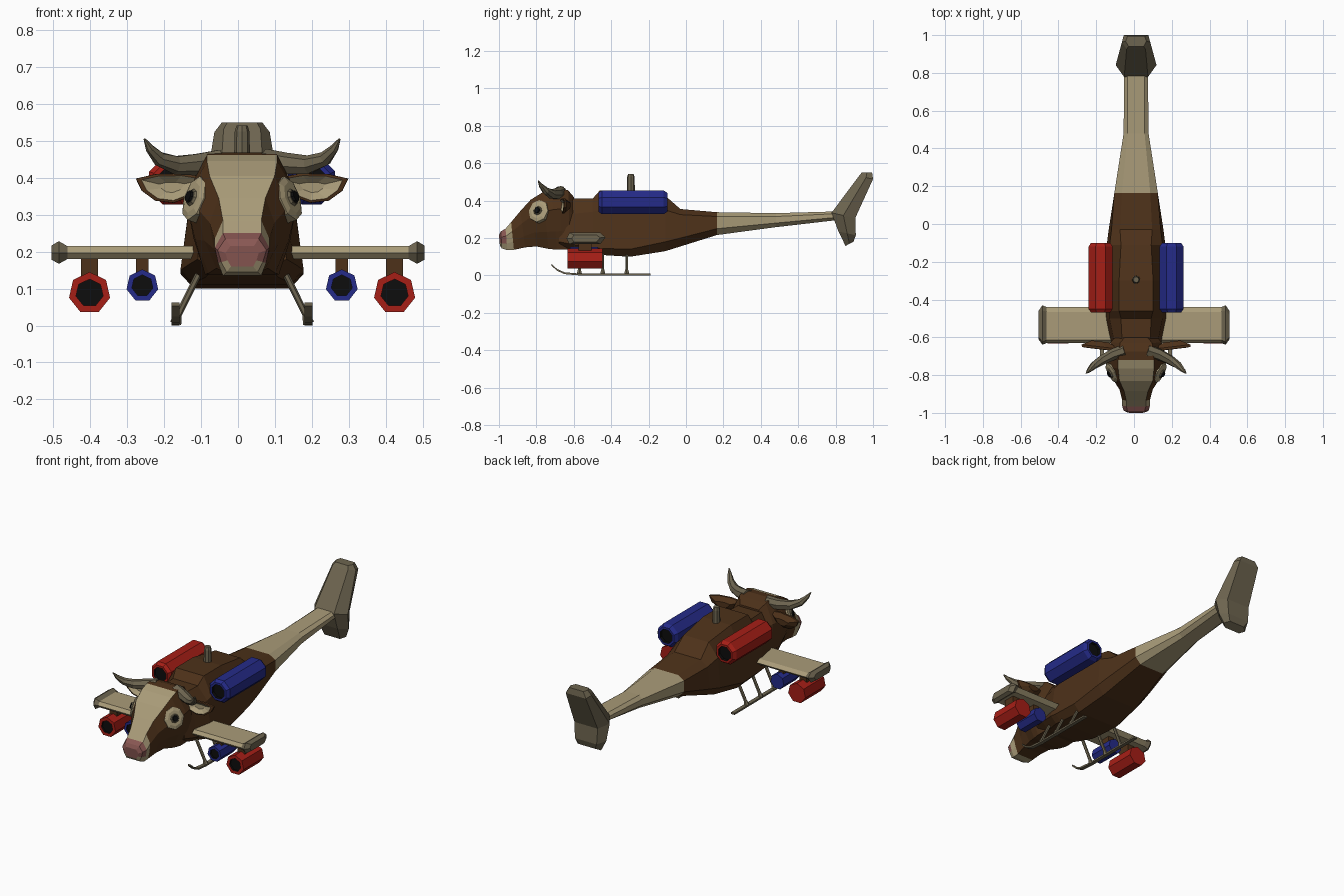
import bpy, bmesh
from math import sin, cos, pi
from mathutils import Vector as V

if "Cube" in bpy.data.objects:
    bpy.data.objects.remove(bpy.data.objects["Cube"])

CX = 0.011   # body centre line
COLORS = dict(brown=(.075, .031, .010), beige=(.40, .33, .19), tan=(.155, .130, .080),
              red=(.38, .013, .008), blue=(.018, .024, .25), black=(.004, .004, .004),
              pink=(.25, .095, .085))
MATS = {}
for key, c in COLORS.items():
    MATS[key] = bpy.data.materials.new(key)
    MATS[key].diffuse_color = (*c, 1)


def loft(name, rings, color, caps=None):
    """Skin closed rings; color is a key or a function (segment, side) -> key."""
    pick = color if callable(color) else (lambda i, j: color)
    caps = caps or (pick(0, 0), pick(len(rings) - 2, 0))
    bm, keys = bmesh.new(), []

    def face(vs, key):
        if key not in keys:
            keys.append(key)
        bm.faces.new(vs).material_index = keys.index(key)
    rows = [[bm.verts.new(p) for p in r] for r in rings]
    n = len(rows[0])
    for i in range(len(rows) - 1):
        for j in range(n):
            k = (j + 1) % n
            face((rows[i][j], rows[i][k], rows[i + 1][k], rows[i + 1][j]), pick(i, j))
    face(rows[0][::-1], caps[0])
    face(rows[-1], caps[1])
    bmesh.ops.recalc_face_normals(bm, faces=bm.faces)
    me = bpy.data.meshes.new(name)
    bm.to_mesh(me)
    bm.free()
    for k in keys:
        me.materials.append(MATS[k])
    ob = bpy.data.objects.new(name, me)
    bpy.context.collection.objects.link(ob)
    return ob


def tube(name, pts, radii, sides, color):
    """Tapered tube along a path."""
    pts, rings = [V(p) for p in pts], []
    for i, p in enumerate(pts):
        t = (pts[min(i + 1, len(pts) - 1)] - pts[max(i - 1, 0)]).normalized()
        u = t.cross(V((0, 1, 0))).normalized()
        w = t.cross(u)
        rings.append([p + radii[i] * (u * cos(2 * pi * k / sides) + w * sin(2 * pi * k / sides))
                      for k in range(sides)])
    return loft(name, rings, color)


def barrel(name, x, z, profile, sides, rot, color, caps):
    """Barrel along y from (y, radius) pairs."""
    rings = [[V((x + r * sin(rot + 2 * pi * k / sides), y, z + r * cos(rot + 2 * pi * k / sides)))
              for k in range(sides)] for y, r in profile]
    return loft(name, rings, color, caps)


def box(name, x0, x1, y0, y1, z0, z1, color):
    return loft(name, [[V((x0, y0, z)), V((x1, y0, z)), V((x1, y1, z)), V((x0, y1, z))]
                       for z in (z0, z1)], color)


def mirror_ring(half):
    """Close a right-hand half section (x, y, z) listed top to bottom."""
    return [V((CX + x, y, z)) for x, y, z in half] + [V((CX - x, y, z)) for x, y, z in half[::-1]]


# Fuselage and tail boom: y, four heights, four half widths
body = [(-.68, .40, .33, .18, .15, .07, .11, .12, .08),
        (-.60, .41, .33, .165, .13, .075, .12, .145, .10),
        (-.50, .41, .34, .15, .115, .08, .14, .167, .13),
        (-.46, .455, .35, .145, .11, .09, .14, .167, .13),
        (-.30, .455, .35, .14, .10, .09, .14, .167, .13),
        (-.11, .425, .35, .18, .13, .08, .14, .155, .115),
        (-.03, .355, .325, .20, .155, .085, .13, .145, .105),
        (.165, .338, .315, .25, .216, .075, .115, .115, .08),
        (.48, .333, .315, .28, .258, .045, .066, .066, .045),
        (.80, .342, .33, .31, .295, .045, .063, .063, .04)]
loft("fuselage", [mirror_ring([(b[5 + k], b[0], b[1 + k]) for k in range(4)]) for b in body],
     lambda i, j: "beige" if i >= 7 else "brown")

# Tail fin: front y, z, back y, z, half widths front, middle, back
fin = [(.853, .158, .895, .18, .05, .075, .05), (.815, .235, .908, .215, .06, .10, .07),
       (.778, .335, .905, .307, .063, .108, .075), (.925, .532, 1.0, .515, .05, .075, .065),
       (.94, .55, .995, .55, .04, .055, .045)]
loft("tail_fin", [mirror_ring([(f[4], f[0], f[1]), (f[5], (f[0] + f[2]) / 2, (f[1] + f[3]) / 2),
                               (f[6], f[2], f[3])]) for f in fin], "tan")

# Head: top y, z, bottom y, z, half widths top, middle, bottom
head = [(-.60, .42, -.59, .15, .06, .11, .09), (-.63, .455, -.62, .14, .085, .135, .10),
        (-.675, .468, -.66, .138, .09, .147, .10), (-.72, .462, -.69, .138, .095, .152, .10),
        (-.765, .445, -.735, .142, .095, .152, .09), (-.83, .405, -.80, .155, .088, .124, .07),
        (-.885, .345, -.86, .15, .063, .088, .06), (-.935, .285, -.92, .137, .052, .074, .052),
        (-.965, .25, -.955, .135, .052, .074, .052), (-.99, .235, -.985, .145, .045, .066, .042),
        (-1.0, .215, -.995, .16, .032, .045, .03)]


def head_half(h):
    at = lambda f, w: (w, h[2] + (h[0] - h[2]) * f, h[3] + (h[1] - h[3]) * f)
    return [at(1, h[4]), at(.66, h[5]), at(.3, h[5] * .6 + h[6] * .4), at(0, h[6])]


def head_color(i, j):
    if i >= 8:
        return "pink" if j in (7, 0, 6, 1, 5) else "beige"
    if i == 7 or (i >= 3 and j == 7):
        return "beige"
    return "brown"


loft("head", [mirror_ring(head_half(h)) for h in head], head_color, ("brown", "pink"))

# Rotor mast
tube("rotor_mast", [(CX, -.295, .44), (CX, -.295, .525), (CX, -.295, .542)], [.022, .02, .015], 8, "tan")

# Wing with thickened tips
airfoil = [(-.095, 0), (-.08, .018), (.07, .018), (.095, .004), (.07, -.017), (-.08, -.017)]
stations = [(-.505, .8, 1.1), (-.485, 1.1, 1.75), (-.462, 1, 1), (.462, 1, 1), (.485, 1.1, 1.75), (.505, .8, 1.1)]
loft("wing", [[V((x, -.535 + y * a, .197 + z * b)) for y, z in airfoil] for x, a, b in stations],
     lambda i, j: "beige" if i == 2 else "tan")

for s, side in ((-1, "left"), (1, "right")):
    X = lambda d: CX + s * d

    # Upper engine pods
    c = "red" if s < 0 else "blue"
    barrel("engine_pod_" + side, X(.188), .391,
           [(-.45, .042), (-.468, .042), (-.468, .055), (-.45, .069), (-.12, .069), (-.10, .055),
            (-.10, .042), (-.118, .042)], 8, pi / 8,
           lambda i, j: "black" if i in (0, 6) else c, ("black", "black"))

    # Weapon pods hung under the wing
    for label, col, d, z, r, y0, y1, w in (("outer", "red", .413, .088, .057, -.633, -.447, .023),
                                           ("inner", "blue", .27, .108, .044, -.62, -.47, .017)):
        barrel(f"{label}_pod_{side}", X(d), z,
               [(y0 + .012, r * .66), (y0, r * .66), (y0, r), (y1, r)], 7, 0,
               lambda i, j: "black" if i == 0 else col, ("black", col))
        box(f"{label}_pylon_{side}", X(d) - w, X(d) + w, -.575, -.505, z + r * .6, .19, "brown")

    # Landing skid and struts
    path = [(-.72, .058), (-.69, .03), (-.65, .012), (-.58, .006), (-.19, .005)]
    loft("skid_" + side, [[V((X(.18) + dx, y, z + dz)) for dx, dz in
                           ((-.011, -.005), (.011, -.005), (.011, .005), (-.011, .005))]
                          for y, z in path], "tan")
    for k, y in enumerate((-.57, -.445, -.317)):
        tube(f"skid_strut_{side}_{k + 1}", [(X(.115), y, .145), (X(.172), y, .03), (X(.18), y, .006)],
             [.009, .009, .016], 6, "tan")

    # Horn
    tube("horn_" + side, [(X(.06), -.67, .445), (X(.12), -.69, .437), (X(.18), -.72, .435),
                          (X(.225), -.75, .452), (X(.25), -.775, .48), (X(.264), -.79, .505)],
         [.034, .031, .026, .02, .012, .003], 7, "tan")

    # Ear: brown shell with a hollow beige front
    leaf = [(.09, .40), (.16, .412), (.235, .41), (.288, .398), (.272, .365), (.235, .338), (.185, .332), (.125, .355)]
    mid = V((.19, .375))
    ear = []
    for f, y in ((.45, -.622), (1, -.65), (.99, -.662), (.84, -.664), (.35, -.645)):
        pts = [mid + (V(p) - mid) * f for p in leaf]
        ear.append([V((X(p.x), y - (.19 - p.x) * .12, p.y)) for p in pts])
    loft("ear_" + side, ear, lambda i, j: "brown" if i < 3 else "beige", ("brown", "beige"))

    # Eye patch, lid and eye, flattened against the cheek
    n = V((s * .84, -.45, .30)).normalized()
    u = n.cross(V((0, 0, 1))).normalized()
    w = u.cross(n)
    for label, col, a, b, lift in (("eye_patch", "beige", .058, .062, .006),
                                   ("eye_lid", "tan", .03, .029, .012), ("eye", "black", .021, .022, .019)):
        p = V((X(.131), -.79, .345))
        rings = [[p + n * h + (u * a * cos(k * pi / 4) + w * b * sin(k * pi / 4)) * f for k in range(8)]
                 for f, h in ((1, -.03), (1, 0), (.7, lift))]
        loft(f"{label}_{side}", rings, col)

for m in bpy.data.materials:
    if m.users and not m.is_grease_pencil:
        m.use_nodes = True
        m.node_tree.nodes["Principled BSDF"].inputs["Base Color"].default_value = m.diffuse_color
